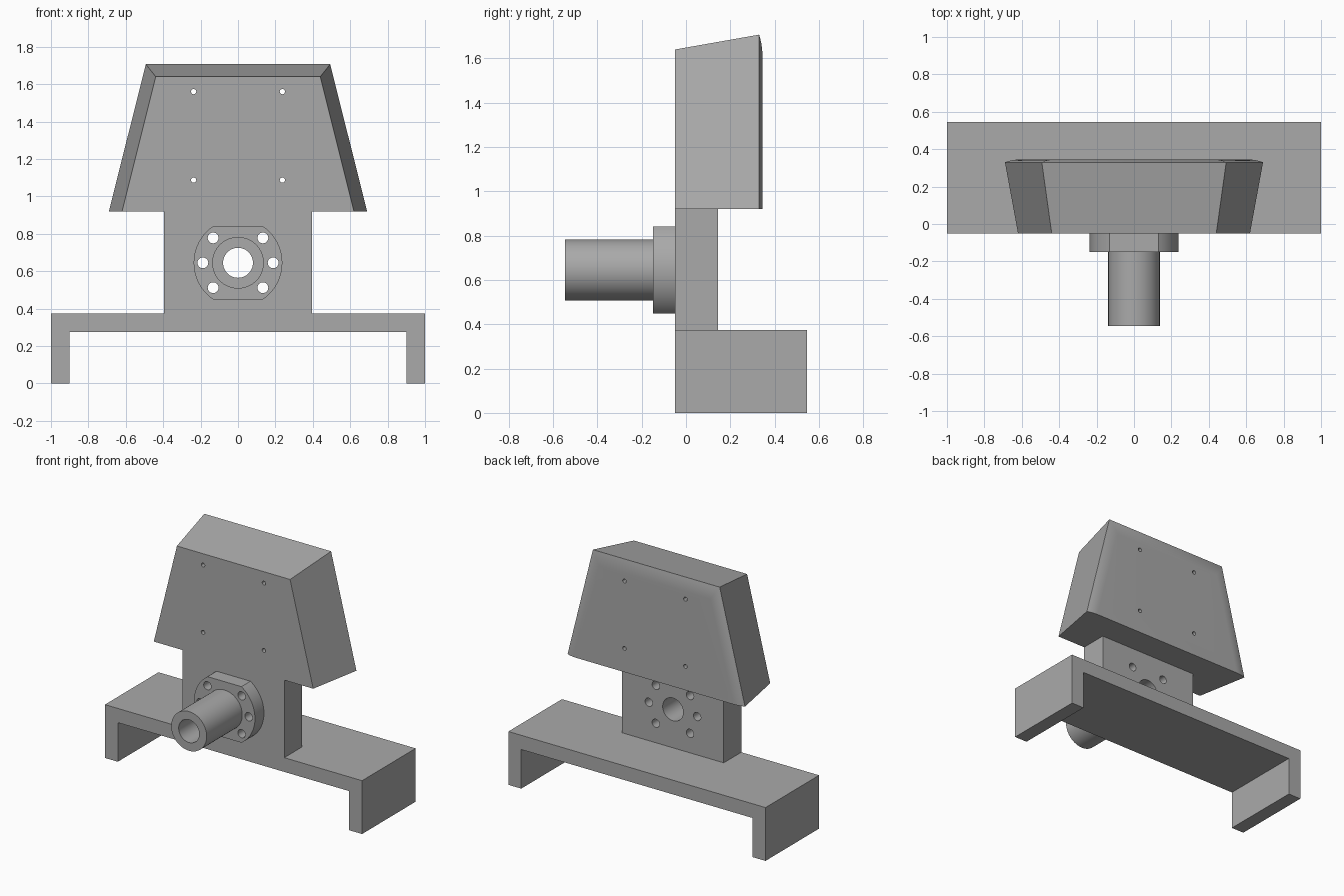
import bpy, bmesh
from math import sin, cos, asin, pi, radians

if "Cube" in bpy.data.objects:
    bpy.data.objects.remove(bpy.data.objects["Cube"], do_unlink=True)

# One plain grey for the whole model
grey = bpy.data.materials.new("plain_grey")
grey.use_nodes = True
colour = (0.4, 0.4, 0.4, 1)
grey.diffuse_color = colour
grey.node_tree.nodes["Principled BSDF"].inputs["Base Color"].default_value = colour

FRONT = -0.05      # shared front plane
AXIS_Z = 0.645     # height of the spindle axis


def arc(r, start, end, n, x=0, z=0):
    return [(x + r * cos(start + (end - start) * i / n),
             z + r * sin(start + (end - start) * i / n)) for i in range(n + 1)]


def circle(r, x=0, z=0, n=48):
    return arc(r, 0, 2 * pi, n, x, z)[:-1]


def loft(bm, rings):
    """Skin a list of (y, outline) rings and cap both ends."""
    loops = [[bm.verts.new((x, y, z)) for x, z in pts] for y, pts in rings]
    for a, b in zip(loops, loops[1:]):
        for i in range(len(a)):
            j = (i + 1) % len(a)
            bm.faces.new((a[i], a[j], b[j], b[i]))
    bm.faces.new(loops[0][::-1])
    bm.faces.new(loops[-1])


def part(name, *solids):
    bm = bmesh.new()
    for rings in solids:
        loft(bm, rings)
    bmesh.ops.recalc_face_normals(bm, faces=bm.faces)
    mesh = bpy.data.meshes.new(name)
    bm.to_mesh(mesh)
    bm.free()
    mesh.materials.append(grey)
    obj = bpy.data.objects.new(name, mesh)
    bpy.context.collection.objects.link(obj)
    return obj


def prism(pts, y0, y1):
    return [(y0, pts), (y1, pts)]


def activate(obj):
    bpy.ops.object.select_all(action="DESELECT")
    obj.select_set(True)
    bpy.context.view_layer.objects.active = obj


def drill(obj, cutter):
    activate(obj)
    mod = obj.modifiers.new("holes", "BOOLEAN")
    mod.operation = "DIFFERENCE"
    mod.solver = "EXACT"
    mod.object = cutter
    bpy.ops.object.modifier_apply(modifier=mod.name)


# Bridge-shaped base
base = part("base_bracket", prism(
    [(-1, 0), (-0.9, 0), (-0.9, 0.275), (0.9, 0.275),
     (0.9, 0), (1, 0), (1, 0.375), (-1, 0.375)], FRONT, 0.545))

# Upright plate
upright = part("upright_plate", prism(
    [(-0.395, 0.375), (0.395, 0.375), (0.395, 0.92), (-0.395, 0.92)], FRONT, 0.145))


# Tapered head with a gently rounded back border
def trapezoid(bottom, top, z):
    return [(-bottom, 0.92), (bottom, 0.92), (top, z), (-top, z)]


rings = [(FRONT, trapezoid(0.62, 0.44, 1.64))]
steps = 5
for i in range(steps + 1):
    t = i / steps
    rings.append((0.33 + 0.015 * (1 - (1 - t) ** 2),
                  trapezoid(0.69 - 0.08 * t, 0.493 - 0.06 * t, 1.707 - 0.095 * t)))
head = part("tapered_head", rings)

# Round flange with flat top and bottom, and the hollow spindle
a = asin(0.197 / 0.237)
flange = part("flange", prism(
    arc(0.237, -a, a, 24, 0, AXIS_Z) + arc(0.237, pi - a, pi + a, 24, 0, AXIS_Z),
    -0.15, FRONT))
spindle = part("spindle_tube", prism(circle(0.138, 0, AXIS_Z, 64), -0.545, -0.15))

# Bore and bolt holes
bolts = [(sx * x, AXIS_Z + dz) for sx in (-1, 1)
         for x, dz in ((0.133, 0.133), (0.188, 0), (0.133, -0.133))]
bore_cutter = part("bore_cutter", prism(circle(0.08, 0, AXIS_Z), -0.7, 0.3),
                   *[prism(circle(0.029, x, z, 24), -0.7, 0.3) for x, z in bolts])
pin_cutter = part("pin_cutter", *[prism(circle(0.014, x, z, 16), -0.2, 0.5)
                                  for x in (-0.237, 0.237) for z in (1.087, 1.56)])
for obj in (upright, flange, spindle):
    drill(obj, bore_cutter)
drill(head, pin_cutter)
for cutter in (bore_cutter, pin_cutter):
    bpy.data.objects.remove(cutter, do_unlink=True)

# Smooth round walls, crisp edges
for obj in (base, upright, head, flange, spindle):
    activate(obj)
    bpy.ops.object.shade_smooth_by_angle(angle=radians(30))
